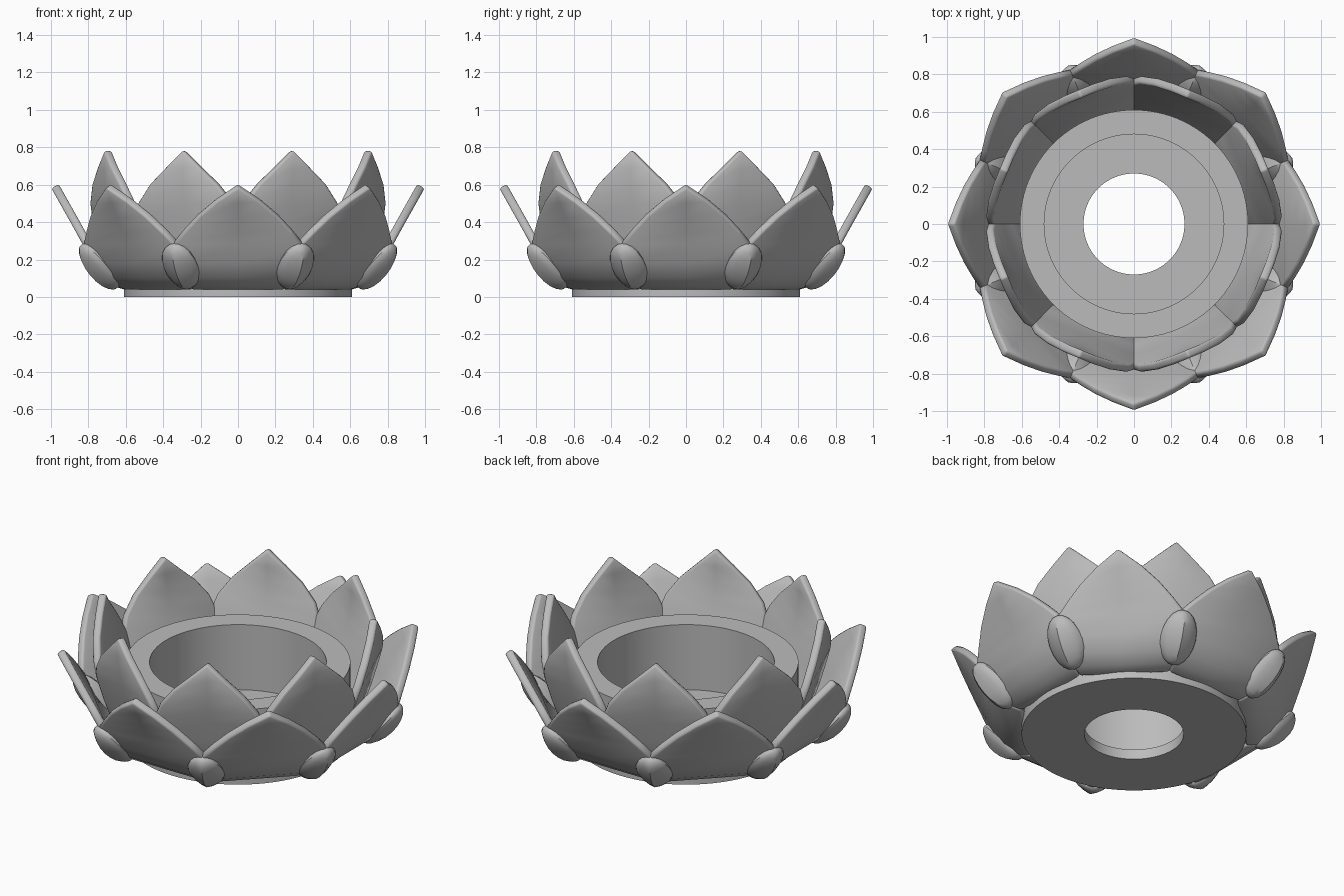
import bpy, bmesh, math
from mathutils import Matrix, Vector

cube = bpy.data.objects.get("Cube")
if cube:
    bpy.data.objects.remove(cube, do_unlink=True)

grey = bpy.data.materials.new("stone grey")
grey.use_nodes = True
colour = (0.5, 0.5, 0.5, 1)
grey.diffuse_color = colour
grey.node_tree.nodes["Principled BSDF"].inputs["Base Color"].default_value = colour

PETALS = 8
STEP = math.tau / PETALS
MITRE = math.tan(STEP / 2)


def finish(bm, name, angle=0.0, smooth=35):
    """Turn a bmesh into a grey object rotated about the z axis."""
    bmesh.ops.recalc_face_normals(bm, faces=bm.faces)
    mesh = bpy.data.meshes.new(name)
    bm.to_mesh(mesh)
    bm.free()
    mesh.materials.append(grey)
    ob = bpy.data.objects.new(name, mesh)
    bpy.context.collection.objects.link(ob)
    ob.rotation_euler.z = angle
    bpy.ops.object.select_all(action="DESELECT")
    ob.select_set(True)
    bpy.context.view_layer.objects.active = ob
    bpy.ops.object.shade_smooth_by_angle(angle=math.radians(smooth))
    return ob


def petal(name, lower, upper, angle, thickness):
    """Curved petal facing +x: lower rows meet the neighbours, upper rows taper to a tip."""
    rows = [(r, z, r * MITRE) for r, z in lower] + upper
    bm = bmesh.new()
    grid = [[bm.verts.new((r, w * side, z)) for side in (-1, 0, 1)] for r, z, w in rows]
    tip_r, tip_z = rows[-1][:2]
    for a, b in zip(grid, grid[1:]):
        for i in range(2):
            bm.faces.new((a[i], a[i + 1], b[i + 1], b[i]))
    bmesh.ops.remove_doubles(bm, verts=bm.verts, dist=0.0005)
    # thicken towards the inside
    bm.normal_update()
    if sum(f.normal.x for f in bm.faces) < 0:
        bmesh.ops.reverse_faces(bm, faces=bm.faces)
    mesh_ob = finish_open(bm, name, angle)
    solid = mesh_ob.modifiers.new("thickness", "SOLIDIFY")
    solid.thickness = thickness
    solid.offset = -1
    bevel = mesh_ob.modifiers.new("soft edge", "BEVEL")
    bevel.width = 0.014
    bevel.segments = 2
    bevel.limit_method = "ANGLE"
    bevel.angle_limit = math.radians(50)
    return mesh_ob


def finish_open(bm, name, angle):
    """Finish an open sheet, keeping its outward normals."""
    ob = finish(bm, name, angle)
    if sum(p.normal.x for p in ob.data.polygons) < 0:
        ob.data.flip_normals()
    return ob


# Candle cup: lathed ring with a bore and a smaller hole through the floor
bm = bmesh.new()
section = [(0.27, 0), (0.61, 0), (0.61, 0.45), (0.48, 0.45), (0.48, 0.06), (0.27, 0.06)]
verts = [bm.verts.new((r, 0, z)) for r, z in section]
edges = [bm.edges.new((verts[i - 1], verts[i])) for i in range(len(verts))]
bmesh.ops.spin(bm, geom=verts + edges, cent=(0, 0, 0), axis=(0, 0, 1),
               angle=math.tau, steps=96)
bmesh.ops.remove_doubles(bm, verts=bm.verts, dist=0.0005)
finish(bm, "candle_cup")

# Petal rows: (radius, height) low down, (radius, height, half width) above
outer_low = [(0.59, 0.035), (0.66, 0.055), (0.725, 0.1), (0.785, 0.18), (0.83, 0.28)]
outer_top = [(0.868, 0.35, 0.285), (0.91, 0.425, 0.215), (0.955, 0.505, 0.12), (1.0, 0.585, 0)]
inner_low = [(0.6, 0.06), (0.645, 0.15), (0.69, 0.29), (0.725, 0.42)]
inner_top = [(0.748, 0.5, 0.27), (0.767, 0.6, 0.195), (0.775, 0.69, 0.1), (0.775, 0.785, 0)]

for i in range(PETALS):
    on, between = i * STEP, (i + 0.5) * STEP
    petal(f"outer_petal_{i + 1}", outer_low, outer_top, on, 0.045)
    petal(f"inner_petal_{i + 1}", inner_low, inner_top, between, 0.045)

    # Small bud scale covering the seam between two outer petals
    bm = bmesh.new()
    bmesh.ops.create_uvsphere(bm, u_segments=16, v_segments=10, radius=1)
    for v in bm.verts:
        v.co.x *= 1 - 0.45 * abs(v.co.y)  # ridge along the middle
    place = (Matrix.Translation((0.8, 0, 0.165))
             @ Matrix.Rotation(math.radians(42), 4, "Y")
             @ Matrix.Diagonal((0.075, 0.1, 0.155, 1)))
    bm.transform(place)
    finish(bm, f"bud_scale_{i + 1}", between)
